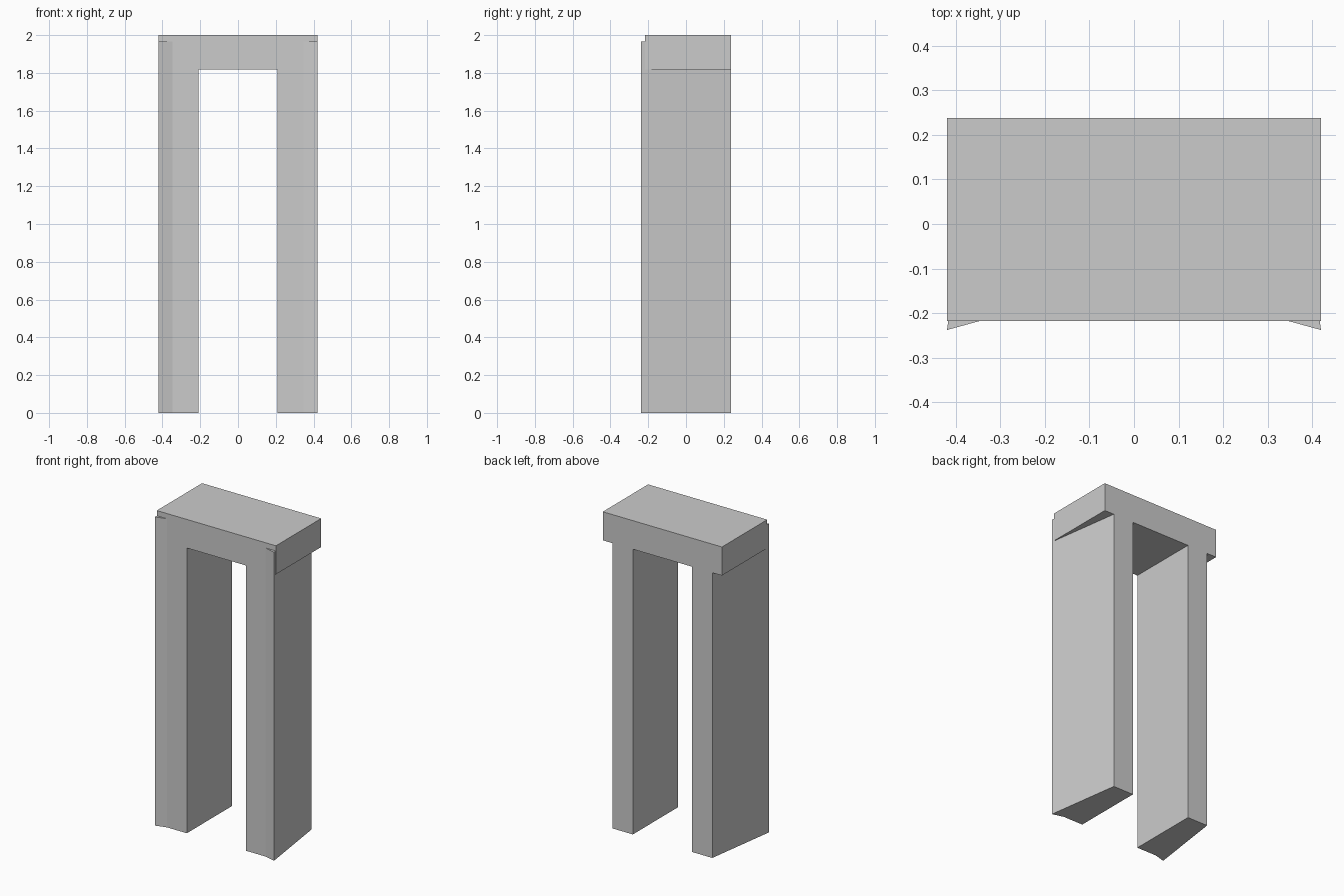
import bpy
import bmesh

cube = bpy.data.objects.get("Cube")
if cube:
    bpy.data.objects.remove(cube, do_unlink=True)

# Main dimensions
HALF_WIDTH, HALF_OPENING, BACK_EDGE = 0.42, 0.208, 0.352
FLARE_X = 0.347
BACK, FRONT, FLARE_Y = 0.238, -0.218, -0.238
OPENING_TOP, FLARE_TOP, TOP = 1.818, 1.967, 2.0

stone = bpy.data.materials.new("plain grey")
stone.use_nodes = True
grey = (0.6, 0.6, 0.6, 1)
stone.diffuse_color = grey
stone.node_tree.nodes["Principled BSDF"].inputs["Base Color"].default_value = grey


def prism(name, outline, bottom, top, side=1):
    """Extrude a plan outline upwards; side = -1 mirrors it in x."""
    bm = bmesh.new()
    base = bm.faces.new([bm.verts.new((side * x, y, bottom)) for x, y in outline])
    grown = bmesh.ops.extrude_face_region(bm, geom=[base])["geom"]
    verts = [g for g in grown if isinstance(g, bmesh.types.BMVert)]
    bmesh.ops.translate(bm, verts=verts, vec=(0, 0, top - bottom))
    bmesh.ops.recalc_face_normals(bm, faces=bm.faces)
    mesh = bpy.data.meshes.new(name)
    bm.to_mesh(mesh)
    bm.free()
    mesh.materials.append(stone)
    obj = bpy.data.objects.new(name, mesh)
    bpy.context.collection.objects.link(obj)
    return obj


# Lintel across the top
prism("lintel", [(-HALF_WIDTH, FRONT), (HALF_WIDTH, FRONT),
                 (HALF_WIDTH, BACK), (-HALF_WIDTH, BACK)], OPENING_TOP, TOP)

# Where the tapering outer side passes the lintel front
taper = (HALF_WIDTH - BACK_EDGE) / (BACK - FLARE_Y)
meet = (HALF_WIDTH - taper * (FRONT - FLARE_Y), FRONT)
inner, tip = (FLARE_X, FRONT), (HALF_WIDTH, FLARE_Y)

for side, label in ((1, "left"), (-1, "right")):
    # Leg, narrowing to the back with a flared front corner
    prism(label + "_leg", [(HALF_OPENING, FRONT), inner, tip,
                           (BACK_EDGE, BACK), (HALF_OPENING, BACK)],
          0, OPENING_TOP, side)
    # Flare running up in front of the lintel
    prism(label + "_flare", [inner, tip, meet], OPENING_TOP, FLARE_TOP, side)
